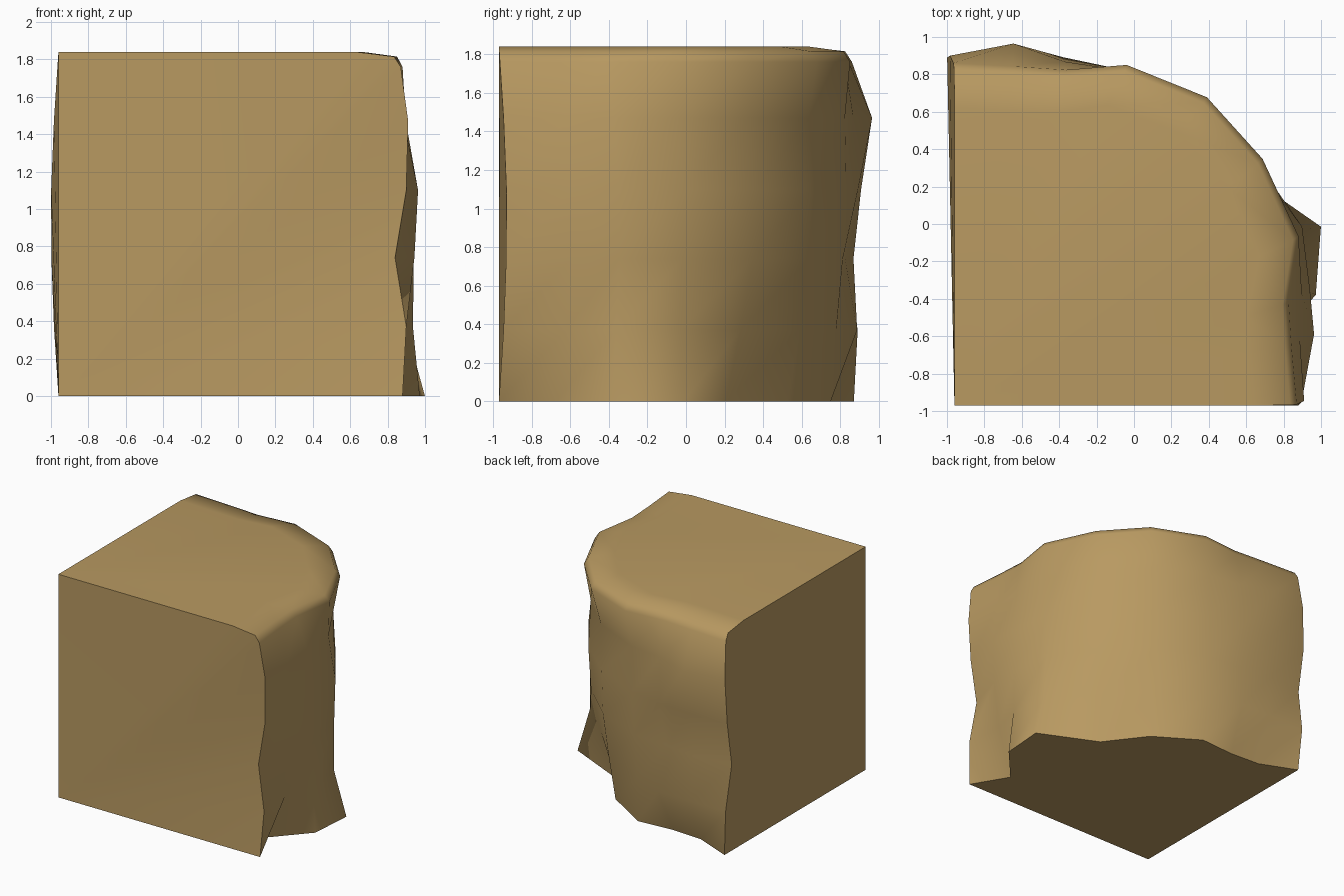
import bpy, bmesh, math

if "Cube" in bpy.data.objects:
    bpy.data.objects.remove(bpy.data.objects["Cube"])

# Quarter-round rock cliff corner, described in polar form about its square corner
CX, CY, HEIGHT = -0.96, -0.97, 1.84
LEVELS = [0, 0.37, 0.74, 1.10, 1.47, 1.76]
ANGLES = [0, 10, 17, 26, 38.5, 50.5, 63, 71.5, 80, 90]
# Radius of each rock column at each level, bottom to top
COLUMNS = [
    [1.84, 1.86, 1.80, 1.86, 1.87, 1.83],
    [1.69, 1.86, 1.94, 1.96, 1.88, 1.83],
    [2.02, 1.99, 2.00, 2.00, 1.95, 1.87],
    [2.18, 2.08, 2.08, 2.09, 2.04, 2.05],
    [1.89, 1.98, 2.06, 2.08, 2.06, 2.11],
    [1.94, 2.00, 2.05, 2.06, 2.06, 2.13],
    [1.93, 1.95, 1.98, 2.00, 2.00, 2.04],
    [1.79, 1.95, 1.88, 1.95, 1.93, 1.89],
    [1.74, 1.88, 1.86, 1.90, 1.96, 1.84],
    [1.84, 1.86, 1.80, 1.86, 1.87, 1.83],
]

bm = bmesh.new()


def add_column(angle, radii):
    """One vertical line of rock points, ending in a softly rounded rim."""
    rim = radii[-1]
    profile = list(zip(radii, LEVELS)) + [(rim - 0.035, 1.815), (rim - 0.24, HEIGHT)]
    verts = []
    for r, z in profile:
        a = math.radians(angle) + 0.022 * math.sin(math.pi * z / HEIGHT)
        verts.append(bm.verts.new((CX + r * math.cos(a), CY + r * math.sin(a), z)))
    return verts


cols = [add_column(a, r) for a, r in zip(ANGLES, COLUMNS)]
low = bm.verts.new((CX, CY, 0))
high = bm.verts.new((CX, CY, HEIGHT))

# Rock face, with top and bottom fans
for a, b in zip(cols, cols[1:]):
    for i in range(len(a) - 1):
        bm.faces.new((a[i], b[i], b[i + 1], a[i + 1]))
    bm.faces.new((high, a[-1], b[-1]))
    bm.faces.new((low, b[0], a[0]))


# The two straight walls, fanned from the corner
def add_wall(col):
    for i in range(len(col) - 1):
        bm.faces.new((low, col[i], col[i + 1]))
    bm.faces.new((low, col[-1], high))


add_wall(cols[0])
add_wall(cols[-1])
bmesh.ops.recalc_face_normals(bm, faces=bm.faces[:])

mesh = bpy.data.meshes.new("cliff_corner")
bm.to_mesh(mesh)
bm.free()
cliff = bpy.data.objects.new("cliff_corner", mesh)
bpy.context.collection.objects.link(cliff)

# Sandy rock colour
mat = bpy.data.materials.new("sandy rock")
mat.diffuse_color = (0.48, 0.32, 0.12, 1)
mat.use_nodes = True
mat.node_tree.nodes["Principled BSDF"].inputs["Base Color"].default_value = mat.diffuse_color
mesh.materials.append(mat)

bpy.context.view_layer.objects.active = cliff
cliff.select_set(True)
bpy.ops.object.shade_smooth_by_angle(angle=math.radians(60))
